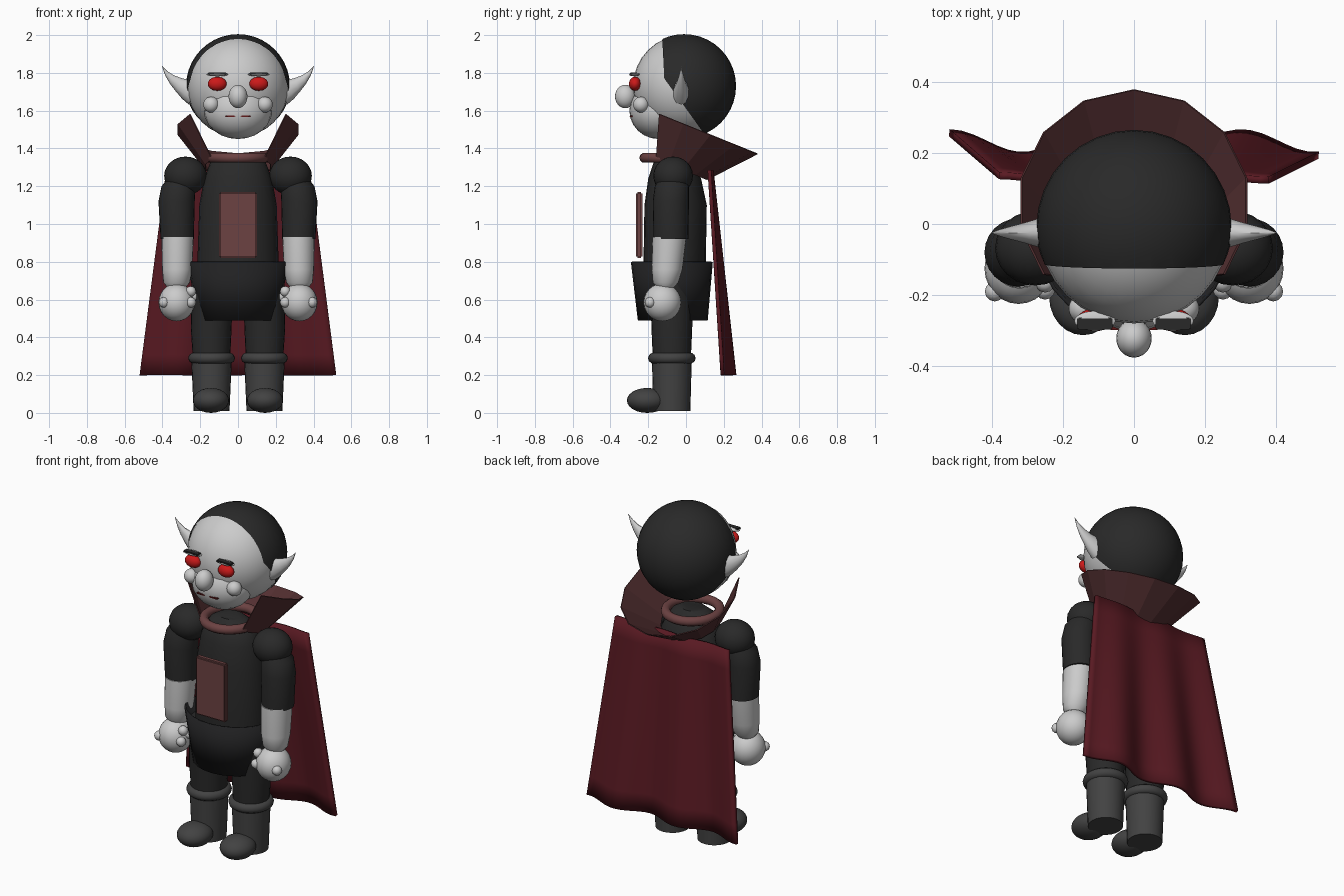
import bpy, bmesh, math
from mathutils import Vector

if "Cube" in bpy.data.objects:
    bpy.data.objects.remove(bpy.data.objects["Cube"])


def mat(name, r, g, b):
    m = bpy.data.materials.new(name)
    m.diffuse_color = (r, g, b, 1)
    m.use_nodes = True
    m.node_tree.nodes["Principled BSDF"].inputs["Base Color"].default_value = m.diffuse_color
    return m


DARK = mat("dark_cloth", .022, .022, .022)
SKIRT = mat("skirt_cloth", .015, .015, .016)
BOOT = mat("boot_leather", .055, .055, .055)
HAIR = mat("hair_dark", .022, .022, .022)
RED = mat("eye_red", .6, .01, .01)
LIP = mat("lip_red", .12, .01, .01)
CAPE = mat("cape_red", .10, .010, .016)
COLLAR = mat("collar_red", .085, .028, .03)
TRIM = mat("trim_red", .15, .055, .055)


def finish(bm, name, m=None, smooth=True):
    bmesh.ops.recalc_face_normals(bm, faces=bm.faces)
    me = bpy.data.meshes.new(name)
    bm.to_mesh(me)
    bm.free()
    ob = bpy.data.objects.new(name, me)
    bpy.context.collection.objects.link(ob)
    if m:
        me.materials.append(m)
    if smooth:
        bpy.ops.object.select_all(action='DESELECT')
        ob.select_set(True)
        bpy.context.view_layer.objects.active = ob
        bpy.ops.object.shade_smooth_by_angle(angle=math.radians(40))
    return ob


def ball(name, c, r, m=None, seg=24):
    bm = bmesh.new()
    bmesh.ops.create_uvsphere(bm, u_segments=seg, v_segments=seg // 2, radius=1)
    bmesh.ops.scale(bm, vec=r if isinstance(r, tuple) else (r, r, r), verts=bm.verts)
    bmesh.ops.translate(bm, vec=c, verts=bm.verts)
    return finish(bm, name, m)


def loft(name, rings, m=None, seg=24, cap=True):
    """Stack of elliptical rings: (x, y, z, rx, ry)."""
    bm = bmesh.new()
    loops = []
    for x, y, z, rx, ry in rings:
        loops.append([bm.verts.new((x + rx * math.cos(2 * math.pi * i / seg),
                                    y + ry * math.sin(2 * math.pi * i / seg), z)) for i in range(seg)])
    for a, b in zip(loops, loops[1:]):
        for i in range(seg):
            j = (i + 1) % seg
            bm.faces.new((a[i], a[j], b[j], b[i]))
    if cap:
        bm.faces.new(loops[0])
        bm.faces.new(loops[-1])
    return finish(bm, name, m)


def torus(name, c, rx, ry, t, m, seg=28, sides=10):
    bm = bmesh.new()
    rows = []
    for i in range(seg):
        a = 2 * math.pi * i / seg
        row = []
        for k in range(sides):
            b = 2 * math.pi * k / sides
            d = t * math.cos(b)
            row.append(bm.verts.new((c[0] + (rx + d) * math.cos(a), c[1] + (ry + d) * math.sin(a),
                                     c[2] + t * math.sin(b))))
        rows.append(row)
    for i in range(seg):
        for k in range(sides):
            n, l = (i + 1) % seg, (k + 1) % sides
            bm.faces.new((rows[i][k], rows[n][k], rows[n][l], rows[i][l]))
    return finish(bm, name, m)


def box(name, c, s, m=None, bevel=.008):
    bm = bmesh.new()
    bmesh.ops.create_cube(bm, size=1)
    bmesh.ops.scale(bm, vec=s, verts=bm.verts)
    bmesh.ops.translate(bm, vec=c, verts=bm.verts)
    bmesh.ops.bevel(bm, geom=bm.edges[:], offset=bevel, segments=2, affect='EDGES')
    return finish(bm, name, m)


def solidify(ob, t):
    mod = ob.modifiers.new("thickness", 'SOLIDIFY')
    mod.thickness = t
    mod.offset = 0


# head, jaw, nose
HC = Vector((0, -.01, 1.73))
ball("head", HC, .27, seg=32)
ball("jaw", (0, -.145, 1.60), (.18, .155, .15))
ball("nose", (0, -.322, 1.675), (.05, .054, .062))

# hair cap: sphere cut along the forehead and the nape
bm = bmesh.new()
bmesh.ops.create_uvsphere(bm, u_segments=32, v_segments=20, radius=.275)
bmesh.ops.translate(bm, vec=HC, verts=bm.verts)
for co, no in (((0, -.115, 1.77), (0, 1, .05)), ((0, -.115, 1.77), (0, .27, .195))):
    bmesh.ops.bisect_plane(bm, geom=bm.verts[:] + bm.edges[:] + bm.faces[:],
                           plane_co=co, plane_no=no, clear_inner=True)
finish(bm, "hair", HAIR)

# torso, chest panel, neckline ring
loft("torso", [(0, -.065, .55, .20, .15), (0, -.06, .80, .215, .165), (0, -.055, 1.1, .205, .165),
               (0, -.06, 1.24, .18, .14), (0, -.065, 1.33, .145, .105), (0, -.065, 1.37, .08, .06)], DARK)
box("chest_panel", (0, -.247, .995), (.2, .036, .35), TRIM)
torus("neckline_ring", (0, -.065, 1.35), .145, .155, .027, TRIM)

# flared skirt, open at both ends
solidify(loft("skirt", [(0, -.075, .80, .26, .212), (0, -.07, .49, .212, .18)], SKIRT, cap=False), .01)

# limbs and facial features on both sides
for s, side in ((-1, "right"), (1, "left")):
    ball("eye_" + side, (s * .11, -.27, 1.742), (.05, .032, .037), RED)
    ball("eyelid_" + side, (s * .11, -.273, 1.792), (.058, .028, .010))
    box("eyebrow_" + side, (s * .11, -.28, 1.797), (.10, .035, .012), HAIR, .004)
    ball("cheek_" + side, (s * .142, -.238, 1.632), .042)
    box("lip_" + side, (s * .042, -.288, 1.57), (.055, .02, .009), LIP, .003)
    # pointed ear, tapering outward and curving up
    bm = bmesh.new()
    rows = []
    for x, z, r in ((.23, 1.695, .062), (.27, 1.712, .05), (.31, 1.735, .035),
                    (.35, 1.765, .022), (.38, 1.798, .011), (.402, 1.835, .001)):
        rows.append([bm.verts.new((s * (x - .5 * r * math.sin(a)), -.025 + .8 * r * math.cos(a), z + r * math.sin(a)))
                     for a in (math.pi * k / 6 for k in range(12))])
    for a, b in zip(rows, rows[1:]):
        for k in range(12):
            bm.faces.new((a[k], a[(k + 1) % 12], b[(k + 1) % 12], b[k]))
    bm.faces.new(rows[0])
    bm.faces.new(rows[-1])
    finish(bm, "ear_" + side)

    # arm
    ball("shoulder_" + side, (s * .278, -.068, 1.255), (.113, .105, .102), DARK)
    loft("sleeve_" + side, [(s * .322, -.08, .92, .088, .092), (s * .325, -.08, 1.12, .096, .096),
                            (s * .315, -.075, 1.2, .09, .09), (s * .29, -.07, 1.28, .05, .05)], DARK)
    loft("forearm_" + side, [(s * .325, -.108, .66, .045, .04), (s * .325, -.108, .69, .07, .068),
                             (s * .322, -.1, .76, .08, .082), (s * .32, -.088, .93, .085, .09)])
    ball("hand_" + side, (s * .325, -.125, .585), (.096, .1, .1))
    for i, (x, y, z) in enumerate(((.392, -.19, .585), (.25, -.185, .585), (.25, -.165, .643), (.238, -.13, .615))):
        ball("finger_%s_%d" % (side, i), (s * x, y, z), .028, seg=12)

    # leg and boot
    loft("leg_" + side, [(s * .14, -.075, .27, .098, .10), (s * .142, -.075, .45, .108, .108),
                         (s * .135, -.075, .72, .11, .115)], DARK)
    loft("boot_" + side, [(s * .14, -.075, .01, .095, .098), (s * .14, -.075, .3, .108, .106)], BOOT)
    torus("boot_cuff_" + side, (s * .14, -.075, .29), .095, .097, .029, BOOT)
    ball("boot_toe_" + side, (s * .143, -.205, .066), (.096, .108, .066), BOOT)

# stand-up collar: faceted, tilted, open at the front
bm = bmesh.new()
top, low = [], []
for i in range(-5, 6):
    a = i * 2 * math.pi / 14
    y = .058 + .32 * math.cos(a)
    top.append(bm.verts.new((.325 * math.sin(a), y, 1.525 - .405 * y)))
    y = -.055 + .165 * math.cos(a)
    low.append(bm.verts.new((.175 * math.sin(a), y, 1.28 - .405 * y)))
for i in range(10):
    bm.faces.new((low[i], low[i + 1], top[i + 1], top[i]))
solidify(finish(bm, "collar", COLLAR, smooth=False), .006)

# cape: widening sheet with folds that deepen toward the hem
bm = bmesh.new()
NX, NZ = 32, 10
grid = []
for j in range(NZ + 1):
    t = j / NZ
    row = []
    for i in range(NX + 1):
        u = 2 * i / NX - 1
        fold = math.cos(15.3 * (u * .52 + .52))
        row.append(bm.verts.new((u * (.38 + .14 * t), .13 + .095 * t + (.006 + .026 * t) * fold, 1.285 - 1.085 * t)))
    grid.append(row)
for j in range(NZ):
    for i in range(NX):
        bm.faces.new((grid[j][i], grid[j][i + 1], grid[j + 1][i + 1], grid[j + 1][i]))
solidify(finish(bm, "cape", CAPE), .02)
